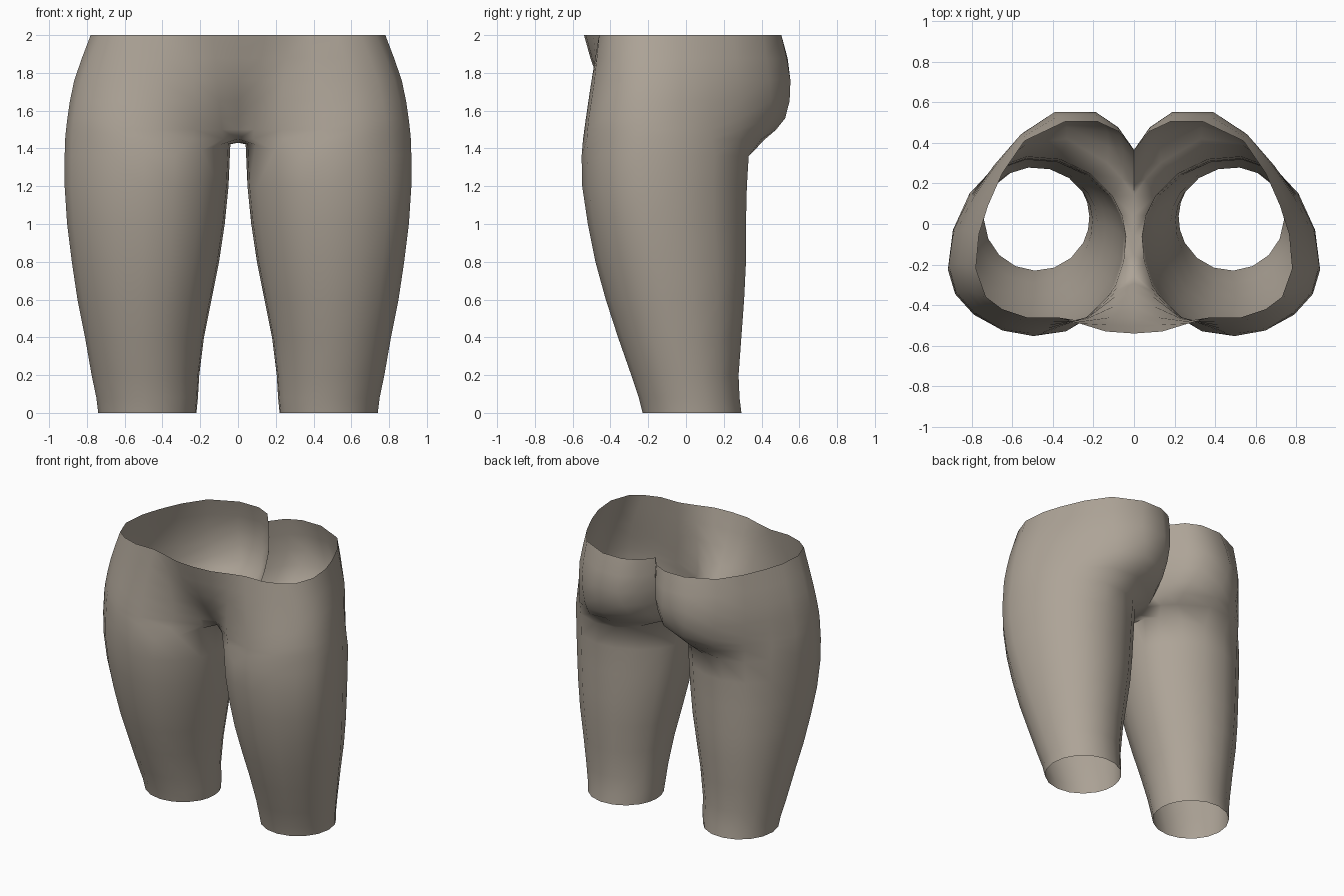
import bpy, math
from mathutils import Vector

if "Cube" in bpy.data.objects:
    bpy.data.objects.remove(bpy.data.objects["Cube"])

OUT = 15                        # columns that run the full height
ANGLES = [208 + 300 * i / 14 for i in range(OUT)] + [523, 538, 553]

# Thigh rings: z, inner x, outer x, front y, back y, y of the widest point
LEG = [
    (0.00, .22, .74, -.23, .295, .03),
    (0.08, .212, .75, -.25, .285, .02),
    (0.20, .205, .775, -.29, .28, .00),
    (0.40, .18, .81, -.36, .295, -.03),
    (0.60, .14, .85, -.425, .31, -.06),
    (0.80, .10, .88, -.48, .32, -.09),
    (1.00, .07, .905, -.52, .32, -.12),
    (1.20, .05, .918, -.55, .325, -.14),
    (1.36, .04, .918, -.553, .335, -.145),
]

# Half outlines of the hips, front midline round to back midline
HIPS = [
    (1.45, [(0, -.25), (.08, -.31), (.245, -.47), (.46, -.545), (.65, -.525),
            (.79, -.44), (.88, -.34), (.915, -.21), (.89, -.03), (.81, .135),
            (.69, .28), (.52, .40), (.33, .42), (.13, .30), (0, .14)]),
    (1.56, [(0, -.34), (.09, -.355), (.22, -.455), (.44, -.53), (.64, -.515),
            (.78, -.44), (.87, -.34), (.903, -.21), (.88, -.04), (.80, .13),
            (.69, .29), (.53, .45), (.34, .525), (.13, .455), (0, .26)]),
    (1.76, [(0, -.465), (.11, -.46), (.24, -.47), (.42, -.50), (.60, -.485),
            (.74, -.42), (.83, -.33), (.867, -.20), (.84, -.03), (.775, .13),
            (.69, .28), (.56, .44), (.39, .553), (.19, .553), (0, .36)]),
    (2.00, [(0, -.54), (.14, -.53), (.27, -.49), (.38, -.46), (.53, -.46),
            (.65, -.42), (.73, -.36), (.78, -.22), (.765, -.05), (.72, .09),
            (.65, .25), (.54, .41), (.34, .505), (.18, .505), (0, .36)]),
]
CLEFT = (.45, .06)              # extra column position: blend, outward bulge


def leg_ring(z, x0, x1, yf, yb, yw):
    ring = []
    for a in ANGLES:
        c, s = math.cos(math.radians(a)), math.sin(math.radians(a))
        y0 = yw - .07 * min(1, z) * c          # outer side widest further forward
        ring.append(Vector(((x0 + x1) / 2 + (x1 - x0) / 2 * c,
                            y0 + s * ((yb - y0) if s > 0 else (y0 - yf)), z)))
    return ring


def smooth_rows(rows):
    """Insert a spline midpoint row between neighbouring rows."""
    result = [rows[0]]
    for k in range(len(rows) - 1):
        a, b = rows[k], rows[k + 1]
        mid = []
        for i in range(len(a)):
            p = rows[k - 1][i] if k else 2 * a[i] - b[i]
            q = rows[k + 2][i] if k + 2 < len(rows) else 2 * b[i] - a[i]
            mid.append((a[i] + b[i]) * .5625 - (p + q) * .0625)
        result += [mid, b]
    return result


verts, faces = [], []


def add(points):
    start = len(verts)
    verts.extend(points)
    return list(range(start, len(verts)))


def bridge(low, high, closed=False):
    n = len(low)
    for i in range(n if closed else n - 1):
        j = (i + 1) % n
        faces.append((low[i], low[j], high[j], high[i]))


# Thigh tube, its last ring raised along the inner side to form the arch
rings = [leg_ring(*row) for row in LEG]
for i, z in ((0, 1.42), (1, 1.39), (13, 1.38), (14, 1.41),
             (15, 1.425), (16, 1.425), (17, 1.425)):
    rings[-1][i].z = z
legs = [add(ring) for ring in rings]
for low, high in zip(legs, legs[1:]):
    bridge(low, high, True)

# Hip and buttock wall, open at the top, with a rounded edge beside the cleft
hip_rows = [[Vector((x, y, z)) for x, y in pts] for z, pts in HIPS]
for k, row in enumerate(hip_rows):
    bulge = Vector((-.25, 1, 0)) * CLEFT[1] * min(1, .3 + .35 * k) * .5
    row.insert(OUT - 1, row[-1].lerp(row[-2], CLEFT[0]) + bulge)
hips = [add(row) for row in smooth_rows(hip_rows)]
bridge(legs[-1][:OUT - 1], hips[0][:OUT - 1])
a, b = legs[-1][OUT - 2:OUT]
faces.append((a, b, hips[0][OUT - 1], hips[0][OUT - 2]))
faces.append((b, hips[0][OUT], hips[0][OUT - 1]))
for low, high in zip(hips, hips[1:]):
    bridge(low, high)

# Underside strip between the legs
back, front = hip_rows[0][-1], hip_rows[0][0]
strip = [back.lerp(front, t) - Vector((0, 0, .02)) for t in (.25, .5, .75)]
middle = [hips[0][-1]] + add(strip) + [hips[0][0]]
bridge(legs[-1][OUT - 1:] + [legs[-1][0]], middle)

mesh = bpy.data.meshes.new("hips_and_thighs")
mesh.from_pydata(verts, [], faces)
body = bpy.data.objects.new("hips_and_thighs", mesh)
bpy.context.collection.objects.link(body)

skin = bpy.data.materials.new("warm_grey")
skin.diffuse_color = (.42, .37, .31, 1)
skin.use_nodes = True
skin.node_tree.nodes["Principled BSDF"].inputs["Base Color"].default_value = skin.diffuse_color
mesh.materials.append(skin)

# Mirror to the other side and smooth
bpy.context.view_layer.objects.active = body
body.select_set(True)
mirror = body.modifiers.new("mirror", 'MIRROR')
mirror.merge_threshold = .001
bpy.ops.object.modifier_apply(modifier=mirror.name)
bpy.ops.object.shade_smooth_by_angle(angle=math.radians(75))
